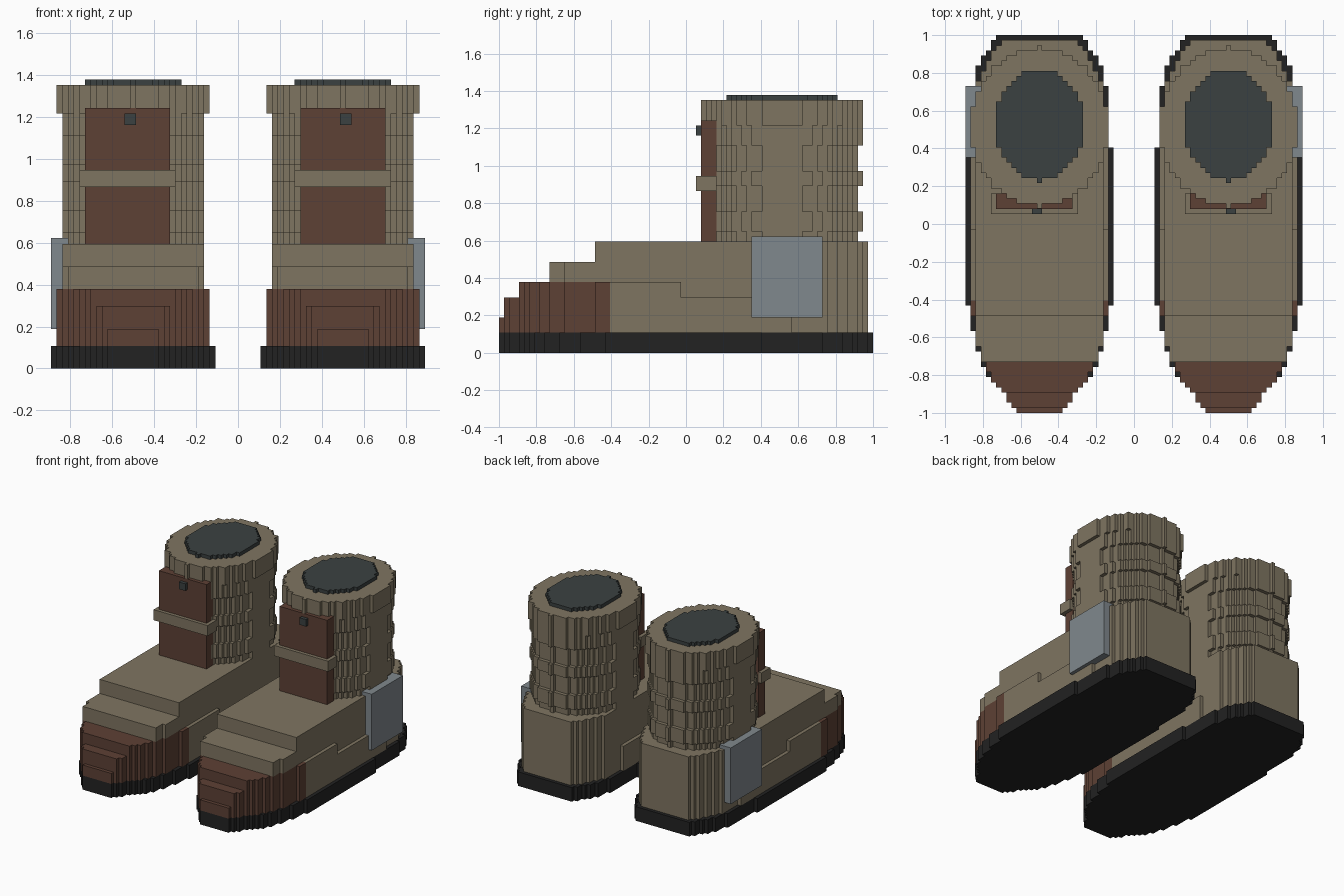
import bpy, bmesh, math

if "Cube" in bpy.data.objects:
    bpy.data.objects.remove(bpy.data.objects["Cube"])

V = 2 / 74          # one block; all sizes below are in blocks
CX = 18.5           # centre of each boot


def material(name, rgb):
    m = bpy.data.materials.new(name)
    m.diffuse_color = (*rgb, 1)
    m.use_nodes = True
    m.node_tree.nodes["Principled BSDF"].inputs["Base Color"].default_value = m.diffuse_color
    return m


TAN = material("tan_fabric", (0.212, 0.178, 0.120))
BROWN = material("brown_leather", (0.110, 0.052, 0.035))
RUBBER = material("black_rubber", (0.016, 0.016, 0.016))
SLATE = material("dark_slate", (0.043, 0.053, 0.053))
GREY = material("blue_grey", (0.216, 0.246, 0.266))


def prism(name, outline, z0, z1, mat):
    """Extrude an outline given in blocks."""
    bm = bmesh.new()
    base = bm.faces.new([bm.verts.new((x * V, y * V, z0 * V)) for x, y in outline])
    top = bmesh.ops.extrude_face_region(bm, geom=[base])
    verts = [g for g in top["geom"] if isinstance(g, bmesh.types.BMVert)]
    bmesh.ops.translate(bm, verts=verts, vec=(0, 0, (z1 - z0) * V))
    if not base.is_valid or len(bm.faces) < len(outline) + 2:
        bm.faces.new([v for v in bm.verts if v not in verts])
    bmesh.ops.recalc_face_normals(bm, faces=bm.faces)
    me = bpy.data.meshes.new(name)
    bm.to_mesh(me)
    bm.free()
    me.materials.append(mat)
    ob = bpy.data.objects.new(name, me)
    bpy.context.collection.objects.link(ob)


def box(name, x0, x1, y0, y1, z0, z1, mat):
    prism(name, [(x0, y0), (x1, y0), (x1, y1), (x0, y1)], z0, z1, mat)


def stepped(name, cx, half, y0, y1, z0, z1, mat):
    """Prism whose plan is cut into block steps; half(y) is the half width."""
    right = []
    for y in range(y0, y1):
        h = max(0, round(half(y + 0.5) - 0.5)) + 0.5
        if right and right[-1][0] == h:
            right[-1] = (h, y + 1)
        else:
            right += [(h, y), (h, y + 1)]
    left = [(-h, y) for h, y in reversed(right)]
    prism(name, [(cx + h, y) for h, y in right + left], z0, z1, mat)


def lerp_table(points):
    def f(y):
        for (a, p), (b, q) in zip(points, points[1:]):
            if y <= b:
                return p + (q - p) * max(0, y - a) / (b - a)
        return points[-1][1]
    return f


def ellipse(cy, rx, ry):
    return lambda y: rx * math.sqrt(max(0, 1 - ((y - cy) / ry) ** 2))


# Plan curves of the sole and of the upper
sole = lerp_table([(-37, 4), (-33, 7.4), (-29, 10.6), (-23, 12.7), (-16, 14),
                   (-14, 14.5), (13, 14.5), (16, 13.5), (24, 13.4), (30, 12.6),
                   (33, 11), (37, 8.2)])
upper = lerp_table([(-37, 4), (-33, 7.2), (-29, 10.2), (-23, 12.2), (-15, 13.5),
                    (14, 13.5), (22, 12.9), (28, 12.2), (32, 10.2), (36, 7.5)])


def slim(y):
    return min(12.5, upper(y))


for side, s in (("left", -1), ("right", 1)):
    c = s * CX
    stepped(side + "_sole", c, sole, -37, 37, 0, 4, RUBBER)

    # Brown toe cap in receding layers
    for i, (front, z0, z1) in enumerate([(-37, 4, 7), (-36, 7, 11), (-33, 11, 14)]):
        stepped(f"{side}_toe_cap_{i}", c, upper, front, -15, z0, z1, BROWN)

    # Tan foot: wide lower band, slimmer instep steps above
    stepped(side + "_foot_base", c, upper, -15, 36, 4, 11, TAN)
    stepped(side + "_foot_middle", c,
            lambda y: upper(y) if y < -1 else slim(y), -15, 36, 11, 14, TAN)
    stepped(side + "_instep_low", c, slim, -27, 36, 14, 18, TAN)
    stepped(side + "_instep_high", c, slim, -18, 36, 18, 22, TAN)

    # Ribbed shaft with a wider rim and dark opening
    levels = [22, 24, 28, 33, 36, 41, 45]
    for i, (z0, z1) in enumerate(zip(levels, levels[1:])):
        if i % 2:
            stepped(f"{side}_shaft_rib_{i}", c, ellipse(19, 12.9, 15.5), 3, 35, z0, z1, TAN)
        else:
            stepped(f"{side}_shaft_{i}", c, ellipse(19, 12.6, 14.5), 4, 34, z0, z1, TAN)
    stepped(side + "_rim", c, ellipse(19, 13.5, 15.5), 3, 35, 45, 50, TAN)
    stepped(side + "_opening", c, ellipse(19.5, 8.6, 11), 8, 30, 50, 51, SLATE)

    # Front flap, strap and stud
    f = 18.5 if s > 0 else -19.5
    box(side + "_front_flap", f - 7.5, f + 7.5, 2.97, 6, 22, 46, BROWN)
    box(side + "_strap", f - 8.5, f + 8.5, 2, 6, 32, 35, TAN)
    box(side + "_stud", s * 19 - 1, s * 19 + 1, 2, 3, 43, 45, SLATE)

    # Outer ankle plate
    x0, x1 = sorted((s * 29.5, s * 33))
    box(side + "_ankle_plate", x0, x1, 13, 27, 7, 23, GREY)
